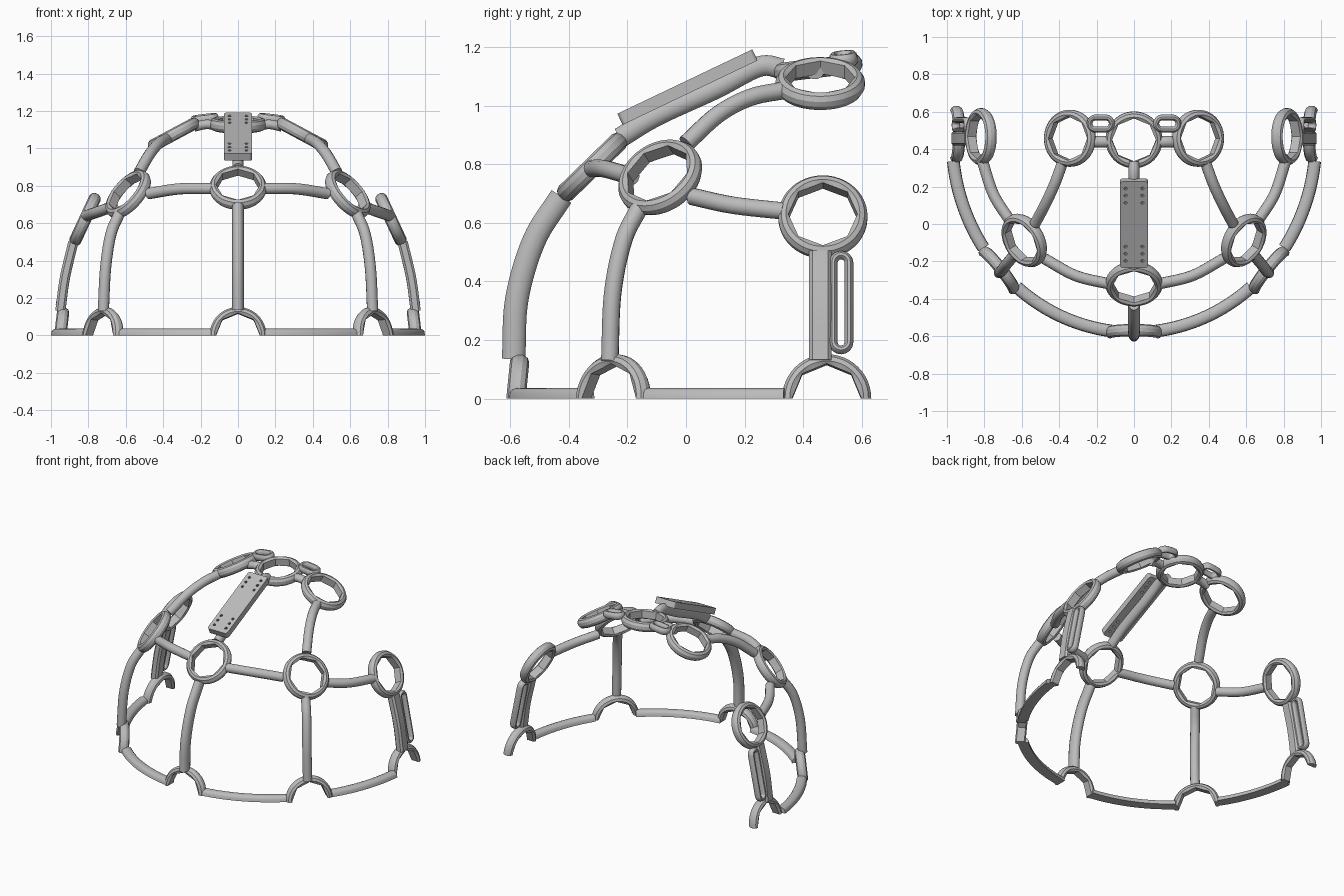
import bpy, bmesh, math
from mathutils import Vector, Matrix

cube = bpy.data.objects.get("Cube")
if cube:
    bpy.data.objects.remove(cube, do_unlink=True)

mat = bpy.data.materials.new("matte grey")
mat.use_nodes = True
GREY = (0.5, 0.5, 0.5, 1)
mat.diffuse_color = GREY
mat.node_tree.nodes["Principled BSDF"].inputs["Base Color"].default_value = GREY

HEAD = Vector((0, 0.45, 0))      # middle of the head dome
RING_R = 0.152


def finish(name, bm, angle=35):
    bmesh.ops.recalc_face_normals(bm, faces=bm.faces[:])
    mesh = bpy.data.meshes.new(name)
    bm.to_mesh(mesh)
    bm.free()
    mesh.materials.append(mat)
    ob = bpy.data.objects.new(name, mesh)
    bpy.context.collection.objects.link(ob)
    bpy.ops.object.select_all(action='DESELECT')
    ob.select_set(True)
    bpy.context.view_layer.objects.active = ob
    bpy.ops.object.shade_smooth_by_angle(angle=math.radians(angle))
    return ob


def skin(bm, loops, closed):
    """Join a row of equal vertex loops with quads."""
    rows = [[bm.verts.new(p) for p in loop] for loop in loops]
    n = len(rows[0])
    for i in range(len(rows) if closed else len(rows) - 1):
        a, b = rows[i], rows[(i + 1) % len(rows)]
        for j in range(n):
            k = (j + 1) % n
            bm.faces.new((a[j], a[k], b[k], b[j]))
    if not closed:
        bm.faces.new(rows[0])
        bm.faces.new(rows[-1])


def oval(ru, rn, n=14):
    return [(ru * math.cos(math.tau * i / n), rn * math.sin(math.tau * i / n)) for i in range(n)]


def slab(u, n, c=0.012):
    return [(u, n - c), (u - c, n), (c - u, n), (-u, n - c),
            (-u, c - n), (c - u, -n), (u - c, -n), (u, c - n)]


def spline(pts, steps=8):
    """Catmull-Rom curve through a few points."""
    p = [pts[0] * 2 - pts[1]] + pts + [pts[-1] * 2 - pts[-2]]
    out = []
    for a, b, c, d in zip(p, p[1:], p[2:], p[3:]):
        for i in range(steps):
            t = i / steps
            out.append(0.5 * (2 * b + (c - a) * t + (2 * a - 5 * b + 4 * c - d) * t * t
                              + (3 * b - a - 3 * c + d) * t ** 3))
    return out + [pts[-1]]


def sweep(name, path, section, closed=False, outward=None):
    """Section coordinates are (sideways, outward from the head)."""
    bm, loops, n = bmesh.new(), [], len(path)
    for i, p in enumerate(path):
        a = path[(i - 1) % n] if closed or i else p
        b = path[(i + 1) % n] if closed or i < n - 1 else p
        t = (b - a).normalized()
        o = outward if outward else p - HEAD
        o = (o - t * o.dot(t)).normalized()
        u = t.cross(o)
        loops.append([p + u * x + o * y for x, y in section])
    skin(bm, loops, closed)
    return finish(name, bm)


def ring(name, centre, normal, half=False, sides=8, seg=48):
    """Round outside, polygonal opening; half rings are cut at the ground."""
    h, rr = 0.033, RING_R
    outer = [(rr - 0.026, h), (rr - 0.01, h * 0.8), (rr, h * 0.3),
             (rr, -h * 0.3), (rr - 0.01, -h * 0.8), (rr - 0.026, -h)]
    n = Vector(normal).normalized()
    u = n.cross(Vector((0, 0, 1)) if abs(n.z) < 0.95 else Vector((0, 1, 0))).normalized()
    v = n.cross(u)
    loops, step = [], math.tau / sides
    for i in range(seg):
        a = math.tau * i / seg
        inner = 0.109 / math.cos(a % step - step / 2)
        prof = [(inner, -h * 0.75), (inner, h * 0.75)] + outer
        d = u * math.cos(a) + v * math.sin(a)
        loops.append([Vector(centre) + d * r + n * z for r, z in prof])
    bm = bmesh.new()
    skin(bm, loops, True)
    if half:
        cut = bmesh.ops.bisect_plane(bm, geom=bm.verts[:] + bm.edges[:] + bm.faces[:],
                                     plane_co=(0, 0, 0), plane_no=(0, 0, -1), clear_outer=True)
        edges = [e for e in cut["geom_cut"] if isinstance(e, bmesh.types.BMEdge)]
        bmesh.ops.holes_fill(bm, edges=edges, sides=0)
    return finish(name, bm, 30)


def slot_loop(name, centre, along, across, half_len, half_wid, section):
    """Closed stadium-shaped loop around a slot."""
    al, ac = Vector(along).normalized(), Vector(across).normalized()
    out = al.cross(ac)
    out = out if out.dot(Vector(centre) - HEAD) > 0 else -out
    path = []
    for k in range(2):
        for i in range(9):
            a = math.pi * (k + i / 8)
            s = half_len - half_wid
            x = half_wid * math.sin(a) + (s if k == 0 else -s)
            path.append(Vector(centre) + al * x + ac * half_wid * math.cos(a))
    return sweep(name, path, section, True, out)


def strut(name, pts, section, s=1):
    sweep(name, spline([Vector((x * s, y, z)) for x, y, z in pts]), section)


# centre line: rings, front strut, arch and crown bar
ring("front_centre_ring", (0, -0.32, 0.79), (0, -0.7, 0.72))
ring("crown_centre_ring", (0, 0.45, 1.128), (0, -0.12, 1))
ring("front_arch", (0, -0.58, 0), (0, -1, 0.1), half=True)
strut("front_strut", [(0, -0.588, 0.135), (0, -0.577, 0.34), (0, -0.518, 0.54), (0, -0.425, 0.69)],
      oval(0.031, 0.041))
strut("crown_bar", [(0, -0.225, 0.89), (0, -0.1, 0.965), (0, 0.1, 1.057), (0, 0.25, 1.133),
                    (0, 0.33, 1.125)], oval(0.03, 0.036))


def base_arc(name, start, end, s):
    """Flat-bottomed half-round band on the ground, along an ellipse."""
    pts = [start + (end - start) * i / 18 for i in range(19)]
    dome = [(-s * 0.037 * math.sin(math.pi * i / 8) ** 0.6, 0.034 * math.cos(math.pi * i / 8))
            for i in range(9)]
    sweep(name, [Vector((s * 0.972 * math.sin(a), 0.45 - 1.03 * math.cos(a), 0)) for a in pts], dome)


# mirrored side parts
for side, s in (("left", 1), ("right", -1)):
    ring(side + "_temple_ring", (0.587 * s, -0.088, 0.755), (0.68 * s, -0.4, 0.6))
    ring(side + "_ear_ring", (0.818 * s, 0.467, 0.62), (0.9 * s, 0, 0.42))
    ring(side + "_crown_ring", (0.343 * s, 0.458, 1.075), (0.47 * s, 0, 0.88))
    ring(side + "_temple_arch", (0.722 * s, -0.248, 0), (0.78 * s, -0.62, 0.1), half=True)
    ring(side + "_ear_arch", (0.95 * s, 0.48, 0), (s, 0, 0.12), half=True)
    base_arc(side + "_front_base", 0.125, 0.70, s)
    base_arc(side + "_rear_base", 0.975, 1.46, s)

    tube = oval(0.03, 0.03)
    strut(side + "_temple_strut", [(0.72, -0.26, 0.13), (0.708, -0.25, 0.36),
                                   (0.68, -0.213, 0.54), (0.635, -0.16, 0.65)], tube, s)
    strut(side + "_brow_link", [(0.125, -0.322, 0.785), (0.31, -0.277, 0.784),
                                (0.48, -0.185, 0.758)], tube, s)
    strut(side + "_ear_link", [(0.665, 0.02, 0.69), (0.752, 0.16, 0.66),
                               (0.81, 0.335, 0.64)], tube, s)
    strut(side + "_crown_link", [(0.53, 0.0, 0.87), (0.472, 0.11, 0.97), (0.422, 0.22, 1.028),
                                 (0.38, 0.335, 1.052)], tube, s)
    strut(side + "_ear_strut", [(0.95, 0.458, 0.13), (0.925, 0.458, 0.31), (0.88, 0.458, 0.5)],
          slab(0.039, 0.027), s)
    slot_loop(side + "_ear_slot", (0.92 * s, 0.529, 0.328), (-0.2 * s, 0, 1), (0, 1, 0),
              0.165, 0.027, oval(0.015, 0.023, 10))

    # short bridges between the crown rings
    strut(side + "_crown_bridge", [(0.125, 0.44, 1.125), (0.175, 0.44, 1.128),
                                   (0.235, 0.44, 1.115)], oval(0.03, 0.026), s)
    slot_loop(side + "_crown_slot", (0.178 * s, 0.537, 1.158), (s, 0, -0.12), (0, 1, 0.1),
              0.06, 0.033, oval(0.016, 0.024, 10))

# mounting plate with drilled holes
tilt = Matrix.Translation((0, 0.005, 1.063)) @ Matrix.Rotation(math.radians(25.5), 4, 'X')
bm = bmesh.new()
bmesh.ops.create_cube(bm, size=1, matrix=Matrix.Diagonal((0.15, 0.51, 0.042, 1)))
upright = [e for e in bm.edges if abs(e.verts[0].co.z - e.verts[1].co.z) > 0.01]
bmesh.ops.bevel(bm, geom=upright, offset=0.015, segments=3, affect='EDGES', profile=0.5)
bm.transform(tilt)
plate = finish("mounting_plate", bm)

bm = bmesh.new()
for x in (-0.045, 0.045):
    for y in (0.13, 0.172, 0.214):
        for e in (-1, 1):
            bmesh.ops.create_cone(bm, cap_ends=True, segments=10, radius1=0.009, radius2=0.009,
                                  depth=0.1, matrix=tilt @ Matrix.Translation((x, y * e, 0)))
drill = finish("hole_cutter", bm)
drill.hide_render = True
mod = plate.modifiers.new("holes", 'BOOLEAN')
mod.operation = 'DIFFERENCE'
mod.solver = 'EXACT'
mod.object = drill
bpy.ops.object.select_all(action='DESELECT')
plate.select_set(True)
bpy.context.view_layer.objects.active = plate
bpy.ops.object.modifier_apply(modifier=mod.name)
bpy.ops.object.shade_flat()
bpy.data.objects.remove(drill, do_unlink=True)
